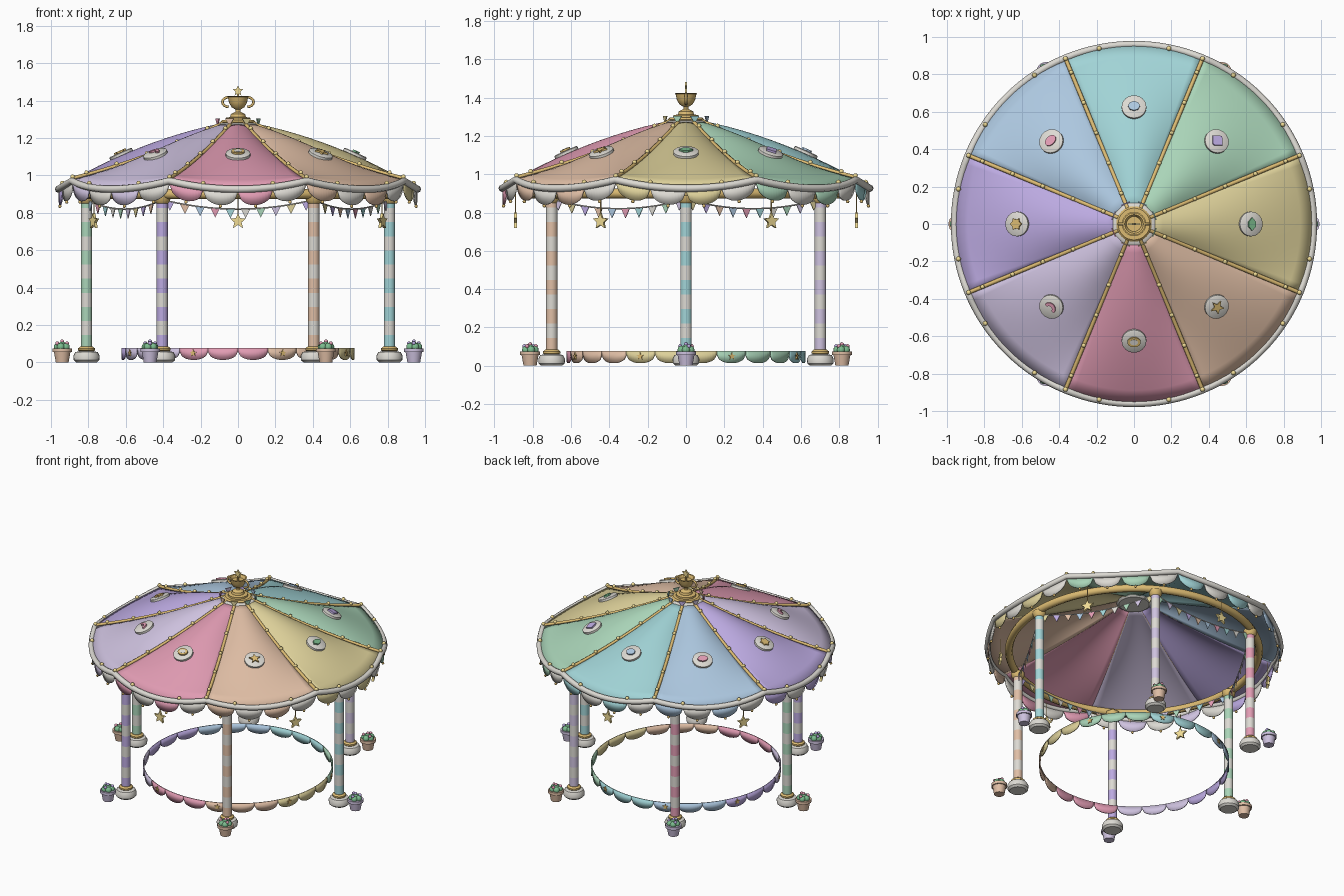
import bpy, bmesh, math
from math import sin, cos, pi, radians, sqrt
from mathutils import Matrix, Vector

if "Cube" in bpy.data.objects:
    bpy.data.objects.remove(bpy.data.objects["Cube"])

CREAM, GOLD, GREEN = (.72, .70, .65), (.72, .50, .17), (.2, .5, .27)
LIGHT_GOLD = (.88, .72, .3)
HUES = [(.75, .33, .45), (.75, .52, .38), (.72, .63, .32), (.40, .66, .48),
        (.36, .66, .68), (.42, .58, .75), (.50, .40, .75), (.62, .54, .74)]
UPRIGHT = Matrix(((0, 0, 1, 0), (1, 0, 0, 0), (0, 1, 0, 0), (0, 0, 0, 1)))  # faces outward


def material(c):
    key = "paint_%02d_%02d_%02d" % tuple(int(v * 99) for v in c)
    m = bpy.data.materials.get(key) or bpy.data.materials.new(key)
    m.diffuse_color = (*c, 1)
    m.use_nodes = True
    m.node_tree.nodes["Principled BSDF"].inputs["Base Color"].default_value = m.diffuse_color
    return m


def add(name, data, color, mat=None):
    o = bpy.data.objects.new(name, data)
    bpy.context.collection.objects.link(o)
    data.materials.append(material(color))
    if mat:
        o.matrix_world = mat
    return o


def mesh(name, verts, faces, color, mat=None, thick=0):
    me = bpy.data.meshes.new(name)
    me.from_pydata(verts, [], faces)
    bm = bmesh.new()
    bm.from_mesh(me)
    bmesh.ops.recalc_face_normals(bm, faces=bm.faces)
    bm.to_mesh(me)
    bm.free()
    o = add(name, me, color, mat)
    if thick:
        s = o.modifiers.new("thickness", 'SOLIDIFY')
        s.thickness, s.offset = thick, 0
    return o


def lathe(name, prof, color, mat=None, n=24):
    v = [(r * cos(2 * pi * i / n), r * sin(2 * pi * i / n), z) for r, z in prof for i in range(n)]
    f = [(k * n + i, k * n + (i + 1) % n, (k + 1) * n + (i + 1) % n, (k + 1) * n + i)
         for k in range(len(prof) - 1) for i in range(n)]
    f += [tuple(range(n)), tuple(range(len(v) - n, len(v)))]
    return mesh(name, v, f, color, mat)


def prism(name, pts, t, color, mat):
    n = len(pts)
    v = [(x, y, s * t / 2) for s in (-1, 1) for x, y in pts]
    f = [tuple(range(n)), tuple(range(n, 2 * n))]
    f += [(i, (i + 1) % n, n + (i + 1) % n, n + i) for i in range(n)]
    return mesh(name, v, f, color, mat)


def tube(name, pts, r, color, closed=False, mat=None):
    c = bpy.data.curves.new(name, 'CURVE')
    c.dimensions, c.bevel_depth, c.bevel_resolution, c.use_fill_caps = '3D', r, 2, True
    s = c.splines.new('POLY')
    s.points.add(len(pts) - 1)
    for p, q in zip(s.points, pts):
        p.co = (*q, 1)
    s.use_cyclic_u = closed
    return add(name, c, color, mat)


def beads(name, pts, r, color, mat=None):
    bm = bmesh.new()
    for p in pts:
        bmesh.ops.create_uvsphere(bm, u_segments=10, v_segments=6, radius=r, matrix=Matrix.Translation(p))
    me = bpy.data.meshes.new(name)
    bm.to_mesh(me)
    bm.free()
    return add(name, me, color, mat)


def star(R, r=.45, n=5):
    return [(R * (r if i % 2 else 1) * sin(pi * i / n), R * (r if i % 2 else 1) * cos(pi * i / n)) for i in range(2 * n)]


def oval(a, b, n=16):
    return [(a * cos(2 * pi * i / n), b * sin(2 * pi * i / n)) for i in range(n)]


def at(ang, r, z):
    return Matrix.Rotation(ang, 4, 'Z') @ Matrix.Translation((r, 0, z))


def polar(ang, r, z):
    return (r * cos(ang), r * sin(ang), z)


# roof height: panels puff up between sagging ribs
def roof(r, ang):
    t = ((ang + pi / 2) / (pi / 4) + .5) % 1 * 2 - 1
    u = (r - .08) / .88
    mid = 1.275 - .345 * u + .17 * u * (1 - u)
    rib = 1.275 - .30 * u - .10 * u * (1 - u)
    return mid + (rib - mid) * t * t


def scallop(name, r, a0, a1, top, band, drop, color):
    n, v = 12, []
    for i in range(n + 1):
        a = a0 + (a1 - a0) * i / n
        v += [polar(a, r, top(a)), polar(a, r, top(a) - band - drop * sqrt(max(0, 1 - (2 * i / n - 1) ** 2)))]
    mesh(name, v, [(2 * i, 2 * i + 2, 2 * i + 3, 2 * i + 1) for i in range(n)], color, thick=.008)


arc = [(.034 * cos(radians(a)), .034 * sin(radians(a)) - .01) for a in range(0, 181, 20)]
arc += [(.016 * cos(radians(a)), .016 * sin(radians(a)) - .01) for a in range(180, -1, -20)]
leaf = [(-.036, 0), (-.015, .02), (.012, .02), (.036, 0), (.012, -.02), (-.015, -.02)]
EMBLEMS = [(oval(.036, .028), GOLD), (star(.038), GOLD), (leaf, GREEN), (star(.036, .75, 4), HUES[6]),
           (oval(.032, .027, 8), HUES[5]), (oval(.034, .024), HUES[0]), (star(.034, .7, 6), GOLD), (arc, HUES[0])]

# canopy panels, ribs, badges and valance
for k, hue in enumerate(HUES):
    c = -pi / 2 + k * pi / 4
    a0, N, M = c - pi / 8, 16, 12
    v = []
    for j in range(M + 1):
        r = .08 + .88 * j / M
        for i in range(N + 1):
            a = a0 + pi / 4 * i / N
            v.append(polar(a, r, roof(r, a + (1e-6 if i == 0 else -1e-6 if i == N else 0))))
    f = [(j * (N + 1) + i, j * (N + 1) + i + 1, (j + 1) * (N + 1) + i + 1, (j + 1) * (N + 1) + i)
         for j in range(M) for i in range(N)]
    mesh("roof_panel", v, f, hue, thick=.01)
    rib = [polar(a0, .09 + .0875 * i, roof(.09 + .0875 * i, a0) + .008) for i in range(11)]
    tube("roof_rib", rib, .011, GOLD)
    beads("rib_beads", [Vector(p) + Vector((0, 0, .012)) for p in rib[1::2]], .012, LIGHT_GOLD)
    B = at(c, .625, roof(.625, c) + .012) @ Matrix.Rotation(radians(24), 4, 'Y') @ Matrix.Rotation(pi / 2, 4, 'Z')
    lathe("badge", [(.066, -.008), (.066, .006), (.06, .01)], CREAM, B)
    pts, col = EMBLEMS[k]
    prism("badge_emblem", pts, .012, col, B @ Matrix.Translation((0, 0, .014)))
    if k == 0:
        prism("badge_emblem_center", oval(.022, .016), .016, CREAM, B @ Matrix.Translation((0, 0, .014)))
    tips = []
    for i in range(4):
        s0 = a0 + i * pi / 16
        scallop("valance_scallop", .955, s0, s0 + pi / 16, lambda a: roof(.96, a) - .01, .012, .07,
                CREAM if i % 2 else hue)
        tips.append(polar(s0 + pi / 32, .957, roof(.96, s0 + pi / 32) - .098))
    beads("valance_beads", tips, .009, GOLD)

# rim tube and beads
ring = [2 * pi * i / 128 for i in range(128)]
tube("roof_rim", [polar(a, .96, roof(.96, a) - .004) for a in ring], .019, CREAM, True)
rim_a = [pi / 8 + k * pi / 4 + d for k in range(8) for d in (0, pi / 16, 3 * pi / 16)]
beads("rim_beads", [polar(a, .957, roof(.96, a) + .017) for a in rim_a], .013, LIGHT_GOLD)
tube("ring_beam", [polar(a, .82, .9) for a in ring], .026, GOLD, True)

# columns with bases, planters, bunting and hanging stars
for k, ci in enumerate([4, 7, 0, 3, 6, 1]):
    a = k * pi / 3
    P = at(a, .81, 0)
    lathe("column_base", [(.055, 0), (.068, .012), (.07, .035), (.06, .055), (.04, .06)], CREAM, P)
    lathe("column_collar", [(.036, .058), (.045, .065), (.045, .075), (.034, .084)], GOLD, P)
    for i in range(11):
        z = .07 + i * .0755
        lathe("column_stripe", [(.03, z), (.03, z + .0755)], CREAM if i % 2 else HUES[ci], P)
    lathe("column_capital", [(.03, .85), (.042, .865), (.045, .89)], GOLD, P)
    Q = at(a, .94, 0)
    lathe("planter", [(.034, 0), (.044, .055), (.052, .055), (.052, .075), (.042, .075)], HUES[1 if k % 2 else 7], Q)
    beads("planter_leaves", [(.024 * cos(t), .024 * sin(t), .082) for t in (0, 1.26, 2.51, 3.77, 5.03)] + [(0, 0, .09)],
          .022, GREEN, Q)
    beads("planter_flowers", [(.03 * cos(t), .03 * sin(t), .102) for t in (.5, 2.6, 4.7)] + [(0, 0, .112)],
          .011, HUES[0 if k % 2 else 6], Q)
    p0, p1 = Vector(polar(a, .81, 0)), Vector(polar(a + pi / 3, .81, 0))
    line = [p0.lerp(p1, i / 20) + Vector((0, 0, .87 - .2 * (i / 20) * (1 - i / 20))) for i in range(21)]
    tube("bunting_string", line, .004, CREAM)
    for i in range(1, 20, 2):
        M = Matrix.Translation(line[i]) @ Matrix.Rotation(a + pi / 6, 4, 'Z') @ UPRIGHT
        prism("bunting_flag", [(-.025, 0), (.025, 0), (0, -.05)], .005,
              (HUES + [CREAM])[(i * 2 + k) % 9], M)
    h = a + pi / 6
    tube("star_string", [polar(h, .89, .9), polar(h, .89, .79)], .003, GOLD)
    prism("hanging_star", star(.045), .016, LIGHT_GOLD, at(h, .89, .755) @ UPRIGHT)

# scalloped floor band
for i in range(24):
    s0 = -pi / 2 + (i - 2) * pi / 12
    scallop("floor_scallop", .62, s0, s0 + pi / 12, lambda a: .078, .02, .045, HUES[i // 3])
    if i % 3 == 0:
        prism("floor_star", star(.02), .008, GOLD, at(s0 + pi / 24, .626, .05) @ UPRIGHT)

# hub, crown flags and trophy finial
lathe("hub_plate", [(.10, 1.25), (.115, 1.262), (.115, 1.272), (.1, 1.28)], CREAM, n=32)
lathe("hub_ring", [(.09, 1.278), (.095, 1.285), (.085, 1.295), (.07, 1.295)], GOLD, n=32)
for k in range(8):
    prism("hub_flag", [(-.025, .018), (.025, .018), (0, -.02)], .006, HUES[(k + 4) % 8],
          at(k * pi / 4 + pi / 8, .118, 1.285) @ UPRIGHT)
lathe("trophy_cup", [(.065, 1.29), (.065, 1.308), (.042, 1.312), (.038, 1.328), (.014, 1.34), (.014, 1.352),
                     (.035, 1.365), (.048, 1.39), (.055, 1.42), (.06, 1.424), (.05, 1.424), (.04, 1.405)], GOLD)
for s in (-1, 1):
    tube("trophy_handle", [(s * (.05 + .033 * sin(pi * i / 8)), 0, 1.392 + .026 * cos(pi * i / 8)) for i in range(9)],
         .007, GOLD)
tube("finial_pin", [(0, 0, 1.4), (0, 0, 1.44)], .006, GOLD)
prism("finial_star", star(.03), .012, LIGHT_GOLD, at(-pi / 2, 0, 1.452) @ UPRIGHT)

# smooth shading with sharp edges kept
for o in bpy.context.scene.objects:
    o.select_set(o.type == 'MESH')
    if o.type == 'MESH':
        bpy.context.view_layer.objects.active = o
bpy.ops.object.shade_smooth_by_angle(angle=radians(35))
